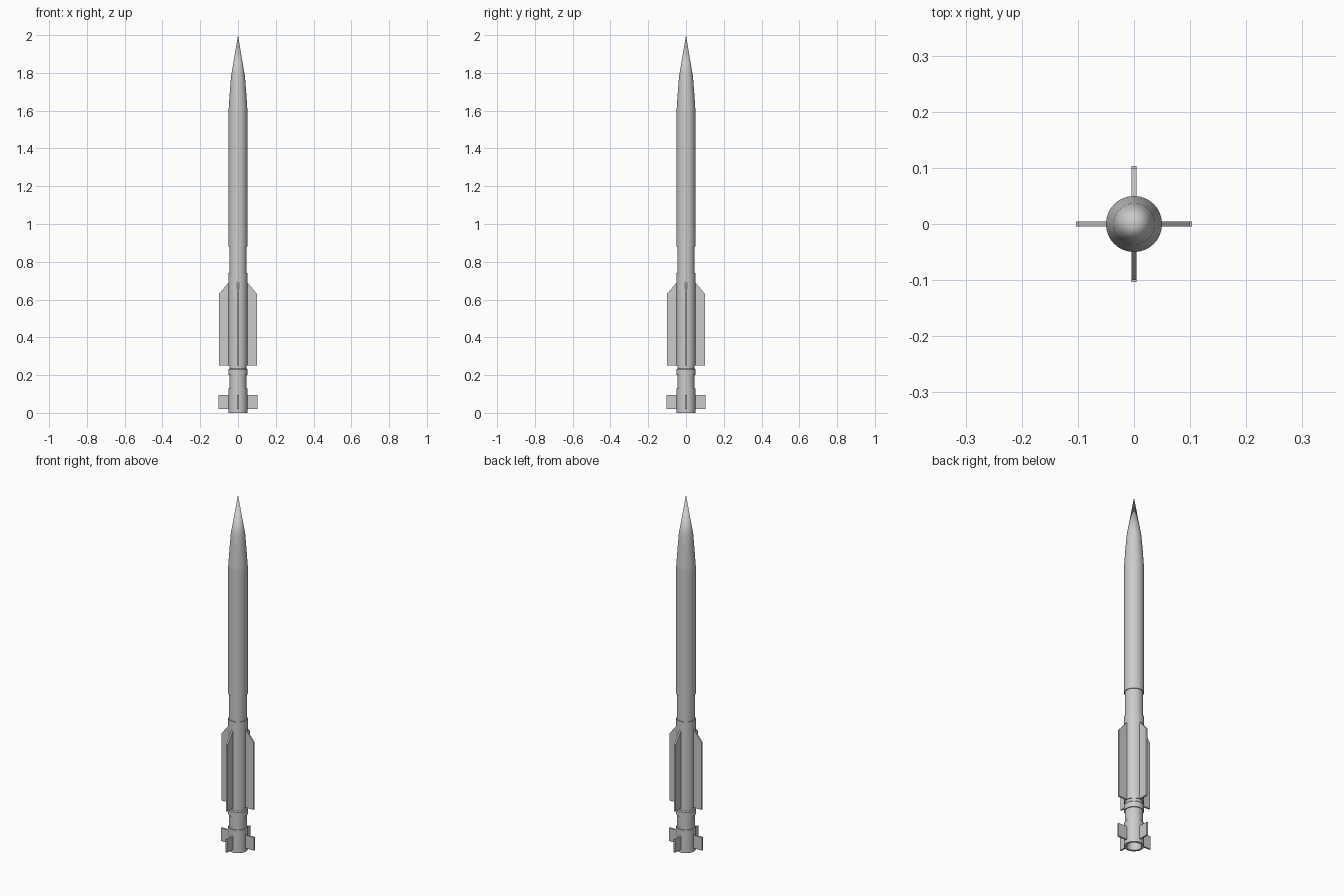
import bpy, bmesh, math

cube = bpy.data.objects.get("Cube")
if cube:
    bpy.data.objects.remove(cube, do_unlink=True)

grey = bpy.data.materials.new("light grey metal")
grey.use_nodes = True
colour = (0.6, 0.6, 0.6, 1)
grey.diffuse_color = colour
grey.node_tree.nodes["Principled BSDF"].inputs["Base Color"].default_value = colour


def add_object(name, bm):
    bmesh.ops.recalc_face_normals(bm, faces=bm.faces)
    mesh = bpy.data.meshes.new(name)
    bm.to_mesh(mesh)
    bm.free()
    mesh.materials.append(grey)
    obj = bpy.data.objects.new(name, mesh)
    bpy.context.collection.objects.link(obj)
    return obj


def lathe(name, profile, sides=32):
    """Spin a (radius, height) profile about the vertical axis."""
    bm = bmesh.new()
    verts = [bm.verts.new((r, 0, z)) for r, z in profile]
    edges = [bm.edges.new(pair) for pair in zip(verts, verts[1:])]
    bmesh.ops.spin(bm, geom=verts + edges, cent=(0, 0, 0), axis=(0, 0, 1),
                   angle=math.tau, steps=sides, use_duplicate=False)
    bmesh.ops.remove_doubles(bm, verts=bm.verts, dist=0.0001)
    obj = add_object(name, bm)
    bpy.ops.object.select_all(action="DESELECT")
    obj.select_set(True)
    bpy.context.view_layer.objects.active = obj
    bpy.ops.object.shade_smooth_by_angle(angle=math.radians(30))


def fin_set(name, outline, thickness=0.009):
    """Four flat fins from one (reach, height) outline."""
    for i, side in enumerate(("left", "back", "right", "front")):
        c, s = math.cos(i * math.pi / 2), math.sin(i * math.pi / 2)
        bm = bmesh.new()
        layers = []
        for t in (-thickness / 2, thickness / 2):
            layers.append([bm.verts.new((r * c - t * s, r * s + t * c, z))
                           for r, z in outline])
            bm.faces.new(layers[-1])
        low, high = layers
        for j in range(len(outline)):
            k = (j + 1) % len(outline)
            bm.faces.new((low[j], low[k], high[k], high[j]))
        add_object(f"{name}_{side}", bm)


# Pointed nose
lathe("nose", [(0, 2), (0.037, 1.78), (0.044, 1.69), (0.05, 1.6)])

# Forward body with its stepped underside
lathe("forward_body", [(0.05, 1.6), (0.05, 0.88), (0.046, 0.88)])

# Narrow joint and rear body
lathe("rear_body", [(0.046, 0.88), (0.046, 0.74), (0.05, 0.74),
                    (0.05, 0.25), (0.046, 0.25)])

# Waist with a raised ring
lathe("waist", [(0.046, 0.25), (0.046, 0.235), (0.05, 0.23), (0.05, 0.2),
                (0.045, 0.2), (0.045, 0.13), (0.05, 0.13)])

# Tail section with hollow exhaust
lathe("tail", [(0.05, 0.13), (0.05, 0), (0.038, 0), (0.032, 0.05), (0, 0.05)])

# Long body fins and short tail fins
fin_set("body_fin", [(0.04, 0.25), (0.1, 0.25), (0.1, 0.63),
                     (0.05, 0.69), (0.04, 0.69)])
fin_set("tail_fin", [(0.04, 0.02), (0.103, 0.02), (0.103, 0.094), (0.04, 0.094)])
